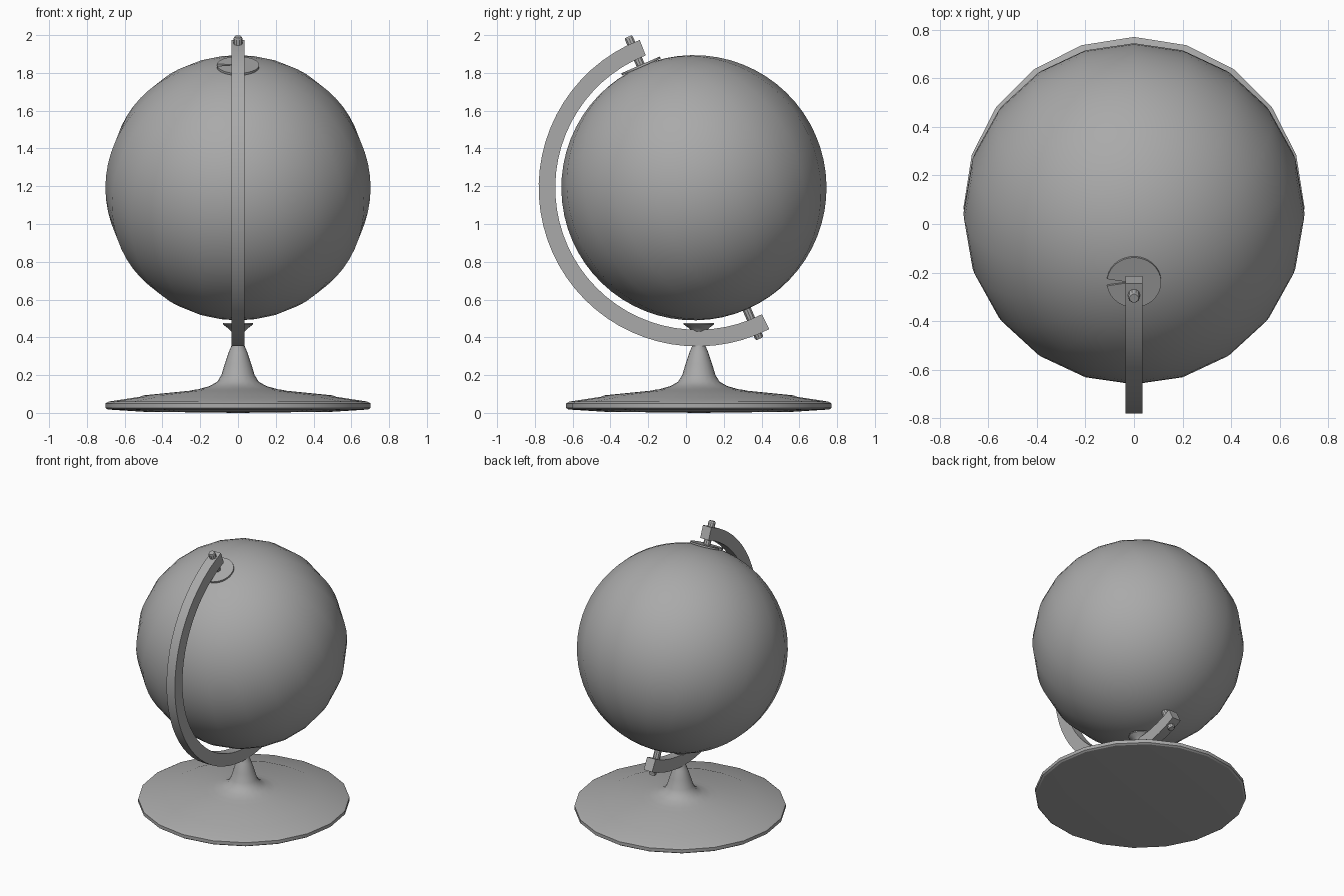
import bpy, bmesh, math
from mathutils import Matrix, Vector

cube = bpy.data.objects.get("Cube")
if cube:
    bpy.data.objects.remove(cube, do_unlink=True)

GREY = (0.4, 0.4, 0.4, 1)
mat = bpy.data.materials.new("plain grey")
mat.use_nodes = True
mat.diffuse_color = GREY
mat.node_tree.nodes["Principled BSDF"].inputs["Base Color"].default_value = GREY

BASE_Y = 0.068
GLOBE = Vector((0, 0.042, 1.192))
TILT = math.radians(23.5)
AXIS = Matrix.Translation(GLOBE) @ Matrix.Rotation(TILT, 4, "X")


def finish(name, bm, matrix=Matrix(), angle=30):
    bmesh.ops.recalc_face_normals(bm, faces=bm.faces)
    mesh = bpy.data.meshes.new(name)
    bm.to_mesh(mesh)
    bm.free()
    mesh.materials.append(mat)
    obj = bpy.data.objects.new(name, mesh)
    bpy.context.collection.objects.link(obj)
    obj.matrix_world = matrix
    bpy.ops.object.select_all(action="DESELECT")
    obj.select_set(True)
    bpy.context.view_layer.objects.active = obj
    bpy.ops.object.shade_smooth_by_angle(angle=math.radians(angle))
    return obj


def lathe(name, profile, sides, matrix, angle=30):
    """Spin an (r, z) profile, which starts and ends on the axis."""
    bm = bmesh.new()
    verts = [bm.verts.new((r, 0, z)) for r, z in profile]
    edges = [bm.edges.new(pair) for pair in zip(verts, verts[1:])]
    bmesh.ops.spin(bm, geom=verts + edges, cent=(0, 0, 0), axis=(0, 0, 1),
                   angle=math.tau, steps=sides, use_merge=True)
    bmesh.ops.remove_doubles(bm, verts=bm.verts, dist=1e-5)
    return finish(name, bm, matrix, angle)


def prism(name, outline, depth, matrix, angle=30):
    """Extrude a closed 2D outline along local z, centred."""
    bm = bmesh.new()
    face = bm.faces.new([bm.verts.new((x, y, -depth / 2)) for x, y in outline])
    top = bmesh.ops.extrude_face_region(bm, geom=[face])["geom"]
    bmesh.ops.translate(bm, vec=(0, 0, depth),
                        verts=[v for v in top if isinstance(v, bmesh.types.BMVert)])
    return finish(name, bm, matrix, angle)


# Tilted ball
bm = bmesh.new()
bmesh.ops.create_uvsphere(bm, u_segments=20, v_segments=32, radius=0.702)
finish("globe_ball", bm, AXIS)

# Foot with stepped plate and flared stem
on_base = Matrix.Translation((0, BASE_Y, 0))
lathe("base", [(0, 0), (0.5, 0.006), (0.69, 0.018), (0.702, 0.026), (0.702, 0.05),
               (0.685, 0.06), (0.52, 0.085), (0.5, 0.093), (0.25, 0.118),
               (0.235, 0.122), (0.21, 0.125), (0.15, 0.142), (0.11, 0.165),
               (0.088, 0.2), (0.07, 0.26), (0.05, 0.32), (0.033, 0.36),
               (0.03, 0.39), (0, 0.39)], 20, on_base)

# Flared nut that holds the arm to the stem
lathe("stem_nut", [(0, 0.4), (0.025, 0.4), (0.035, 0.43), (0.055, 0.45),
                   (0.08, 0.468), (0.08, 0.477), (0, 0.477)], 20, on_base)

# Curved arm, drawn in the side plane and extruded across x
STEPS = 36
start, end = math.radians(111.3), math.radians(297)
angles = [start + (end - start) * i / STEPS for i in range(STEPS + 1)]
outline = [(0.84 * math.cos(a), 0.84 * math.sin(a)) for a in angles]
outline += [(0.752 * math.cos(a), 0.752 * math.sin(a)) for a in reversed(angles)]
side_plane = Matrix(((0, 0, 1, 0), (1, 0, 0, 0.06), (0, 1, 0, 1.192), (0, 0, 0, 1)))
prism("support_arm", outline, 0.068, side_plane)

# Pivot pins at both ends of the axis
for name, sign in (("top_pin", 1), ("bottom_pin", -1)):
    lathe(name, [(0, 0.68 * sign), (0.024, 0.68 * sign), (0.024, 0.862 * sign),
                 (0.019, 0.872 * sign), (0, 0.872 * sign)], 10, AXIS)

# Thin dial with a narrow wedge cut from its right side
gap = math.radians(8)
rim = [math.pi + gap + (math.tau - 2 * gap) * i / 28 for i in range(29)]
dial = [(-0.035, 0.003)] + [(-0.035, -0.003)]
dial += [(0.112 * math.cos(a), 0.112 * math.sin(a)) for a in rim]
prism("hour_dial", dial, 0.012, AXIS @ Matrix.Translation((0, 0, 0.703)))
